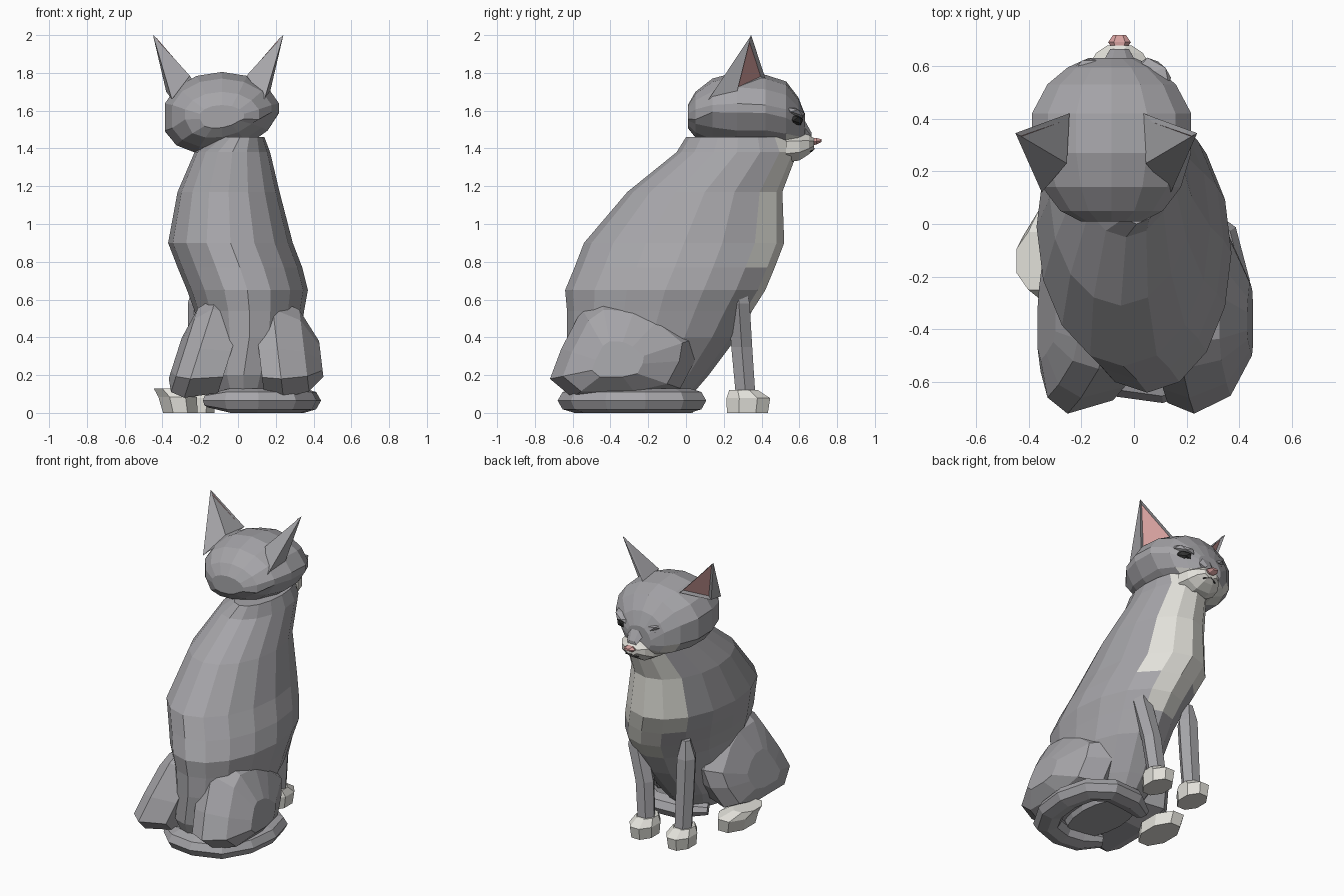
import bpy, bmesh, math
from mathutils import Vector

if "Cube" in bpy.data.objects:
    bpy.data.objects.remove(bpy.data.objects["Cube"])


def material(name, rgb):
    m = bpy.data.materials.new(name)
    m.diffuse_color = (*rgb, 1)
    m.use_nodes = True
    m.node_tree.nodes["Principled BSDF"].inputs["Base Color"].default_value = m.diffuse_color
    return m


GREY = material("grey fur", (0.38, 0.375, 0.395))
WHITE = material("white fur", (0.76, 0.75, 0.70))
PINK = material("pink skin", (0.70, 0.37, 0.36))
DARK = material("dark eye", (0.03, 0.03, 0.03))


def finish(name, bm, mats):
    bmesh.ops.recalc_face_normals(bm, faces=bm.faces)
    me = bpy.data.meshes.new(name)
    bm.to_mesh(me)
    bm.free()
    for m in mats:
        me.materials.append(m)
    ob = bpy.data.objects.new(name, me)
    bpy.context.collection.objects.link(ob)
    return ob


def loft(name, rings, mats, rule=None):
    """Skin a list of rings and close both ends; rule(centre, side) picks a colour."""
    bm = bmesh.new()
    vs = [[bm.verts.new(p) for p in r] for r in rings]
    n = len(vs[0])
    for a, b in zip(vs, vs[1:]):
        for i in range(n):
            f = bm.faces.new((a[i], a[(i + 1) % n], b[(i + 1) % n], b[i]))
            if rule:
                f.material_index = int(rule(f.calc_center_median(), i))
    bm.faces.new(vs[0])
    bm.faces.new(vs[-1])
    return finish(name, bm, mats)


def ring(c, u, v, n, turn=0.0):
    return [Vector(c) + Vector(u) * math.cos(turn + math.tau * i / n)
            + Vector(v) * math.sin(turn + math.tau * i / n) for i in range(n)]


def flat_ring(x, y, z, rx, ry, n, turn=0.0):
    return ring((x, y, z), (rx, 0, 0), (0, ry, 0), n, turn)


# Body: z, centre x, half width, back y, front y
rows = [(0.06, 0.03, 0.15, -0.56, 0.0), (0.2, 0.03, 0.23, -0.62, 0.12),
        (0.4, 0.06, 0.27, -0.63, 0.27), (0.54, 0.06, 0.29, -0.63, 0.35),
        (0.65, 0.05, 0.32, -0.64, 0.42), (0.77, 0.01, 0.33, -0.59, 0.47),
        (0.9, -0.04, 0.33, -0.54, 0.52), (1.17, -0.05, 0.27, -0.31, 0.51),
        (1.38, -0.03, 0.20, -0.05, 0.59), (1.46, 0.01, 0.13, 0.0, 0.55)]


def is_chest(c, i):
    # White bib, tapering between the front legs
    return i in (2, 3, 4, 5) if c.z > 0.77 else i in (3, 4) and c.z > 0.54


loft("body", [flat_ring(x, (b + f) / 2, z, rx, (f - b) / 2, 16)
              for z, x, rx, b, f in rows], [GREY, WHITE], is_chest)

# Haunches: side outline (y, z) stepped outward and rounded off
outline = [(-0.72, 0.18), (-0.66, 0.34), (-0.55, 0.55), (-0.45, 0.62),
           (-0.25, 0.61), (-0.1, 0.54), (0.07, 0.4), (0.05, 0.28),
           (-0.03, 0.13), (-0.25, 0.08), (-0.6, 0.08)]


def haunch(name, side, steps, lean):
    rings = []
    for x, s in steps:
        r = []
        for y, z in outline:
            yy, zz = -0.38 + (y + 0.38) * s, 0.25 + (z - 0.25) * s
            r.append((side * (x - lean * (zz - 0.25)), yy, zz))
        rings.append(r)
    loft(name, rings, [GREY])


haunch("right_haunch", 1, [(0.12, 0.88), (0.22, 1), (0.36, 0.8), (0.445, 0.35)], 0.12)
haunch("left_haunch", -1, [(0.06, 0.85), (0.23, 1), (0.31, 0.82), (0.345, 0.4)], 0.32)


# Front legs and paws
def paw(name, x, y, rx, ry, h, out=0.0):
    t = math.pi / 8
    loft(name, [flat_ring(x - out * 0.3, y, 0, rx * 0.9, ry * 0.94, 8, t),
                flat_ring(x, y + 0.005, h * 0.65, rx, ry, 8, t),
                flat_ring(x + out, y - 0.02, h, rx * 0.75, ry * 0.66, 8, t)], [WHITE])


for name, top, foot in (("right", 0.18, 0.08), ("left", -0.2, -0.2)):
    leg = [(0.70, 0, 0.285, 0.03), (0.58, 0.1, 0.28, 0.066),
           (0.35, 0.75, 0.295, 0.064), (0.1, 1, 0.315, 0.06)]
    loft(name + "_front_leg", [flat_ring(top + (foot - top) * t, y, z, r, r, 6)
                               for z, t, y, r in leg], [GREY])
    paw(name + "_front_paw", foot, 0.325, 0.09, 0.125, 0.12)
paw("left_hind_paw", -0.32, -0.12, 0.11, 0.18, 0.13, -0.05)

# Tail curled round the right side and under the body
path = [Vector((x, y, 0.065)) for x, y in (
    (-0.16, -0.5), (-0.04, -0.57), (0.1, -0.59), (0.25, -0.54), (0.33, -0.4),
    (0.35, -0.22), (0.31, -0.06), (0.2, 0.02), (0.04, 0.01), (-0.12, -0.07))]
tail = []
for i, p in enumerate(path):
    d = (path[min(i + 1, len(path) - 1)] - path[max(i - 1, 0)]).normalized()
    w = 0.09 if 0 < i < len(path) - 1 else 0.05
    tail.append(ring(p, Vector((d.y, -d.x, 0)) * w, (0, 0, w * 0.72), 8))
loft("tail", tail, [GREY])

# Head: y, centre z, half width, half height
HX = -0.085
slices = [(0.01, 1.57, 0.12, 0.06), (0.05, 1.58, 0.20, 0.12),
          (0.14, 1.59, 0.27, 0.18), (0.27, 1.59, 0.31, 0.215),
          (0.42, 1.585, 0.31, 0.205), (0.53, 1.565, 0.25, 0.19),
          (0.595, 1.53, 0.17, 0.14), (0.63, 1.50, 0.09, 0.08)]
head = []
for y, z, rx, rz in slices:
    r = ring((HX, y, z), (rx, 0, 0), (0, 0, rz), 14, math.pi / 14)
    for p in r:
        if p.z < 1.55:
            p.z += 0.16 * (p.x - HX)
    head.append(r)
# White jaw under the face
loft("head", head, [GREY, WHITE], lambda c, i: c.y > 0.46 and c.z < 1.45)


# Ears: pyramids with recessed pink openings
def ear(name, side):
    def P(x, y, z):
        return (-0.105 + side * x, y, z)
    bm = bmesh.new()
    tip, front, inner, back, outer = [bm.verts.new(p) for p in (
        P(0.345, 0.345, 2.0), P(0.14, 0.42, 1.77), P(0.15, 0.23, 1.785),
        P(0.245, 0.12, 1.66), P(0.275, 0.27, 1.70))]
    for f in ((tip, front, inner), (tip, inner, back), (tip, back, outer),
              (front, inner, back, outer)):
        bm.faces.new(f)
    opening = bm.faces.new((tip, outer, front))
    bmesh.ops.recalc_face_normals(bm, faces=bm.faces)
    bmesh.ops.inset_individual(bm, faces=[opening], thickness=0.025, depth=-0.015)
    opening.material_index = 1
    finish(name, bm, [GREY, PINK])


ear("right_ear", 1)
ear("left_ear", -1)


# Face
def blob(name, loc, size, mat, roll=0.0, yaw=0.0):
    bm = bmesh.new()
    bmesh.ops.create_icosphere(bm, subdivisions=1, radius=1)
    bmesh.ops.scale(bm, vec=size, verts=bm.verts)
    ob = finish(name, bm, [mat])
    ob.location = loc
    ob.rotation_euler = (0, roll, yaw)


FX = -0.055
loft("muzzle", [ring((FX, y, z), (rx, 0, 0), (0, 0, rz), 8, math.pi / 8)
                for y, z, rx, rz in ((0.53, 1.405, 0.15, 0.085), (0.60, 1.41, 0.13, 0.08),
                                     (0.65, 1.42, 0.095, 0.055), (0.678, 1.425, 0.05, 0.032))],
     [WHITE])
loft("nose_bridge", [ring((FX, y, z), (rx, 0, 0), (0, 0, rz), 6)
                     for y, z, rx, rz in ((0.55, 1.56, 0.08, 0.07), (0.62, 1.52, 0.06, 0.05),
                                          (0.665, 1.465, 0.035, 0.02))], [GREY])
loft("nose", [ring((FX, 0.67, 1.435), (0.03, 0, 0), (0, 0, 0.022), 6),
              ring((FX, 0.69, 1.438), (0.043, 0, 0), (0, 0, 0.02), 6),
              ring((FX, 0.718, 1.442), (0.024, 0, 0), (0, 0, 0.008), 6)], [PINK])
for name, s in (("right", 1), ("left", -1)):
    blob(name + "_eye", (FX + s * 0.135, 0.58, 1.55), (0.055, 0.034, 0.032), DARK,
         -s * 0.25, -s * 0.7)
    blob(name + "_brow", (FX + s * 0.135, 0.575, 1.59), (0.08, 0.046, 0.024), GREY,
         -s * 0.25, -s * 0.7)
    # Mouth line halves
    bm = bmesh.new()
    bmesh.ops.create_cube(bm, size=1)
    bmesh.ops.scale(bm, vec=(0.05, 0.009, 0.007), verts=bm.verts)
    mouth = finish(name + "_mouth_line", bm, [DARK])
    mouth.location = (FX + s * 0.025, 0.668, 1.392)
    mouth.rotation_euler = (0, s * 0.3, -s * 0.3)
